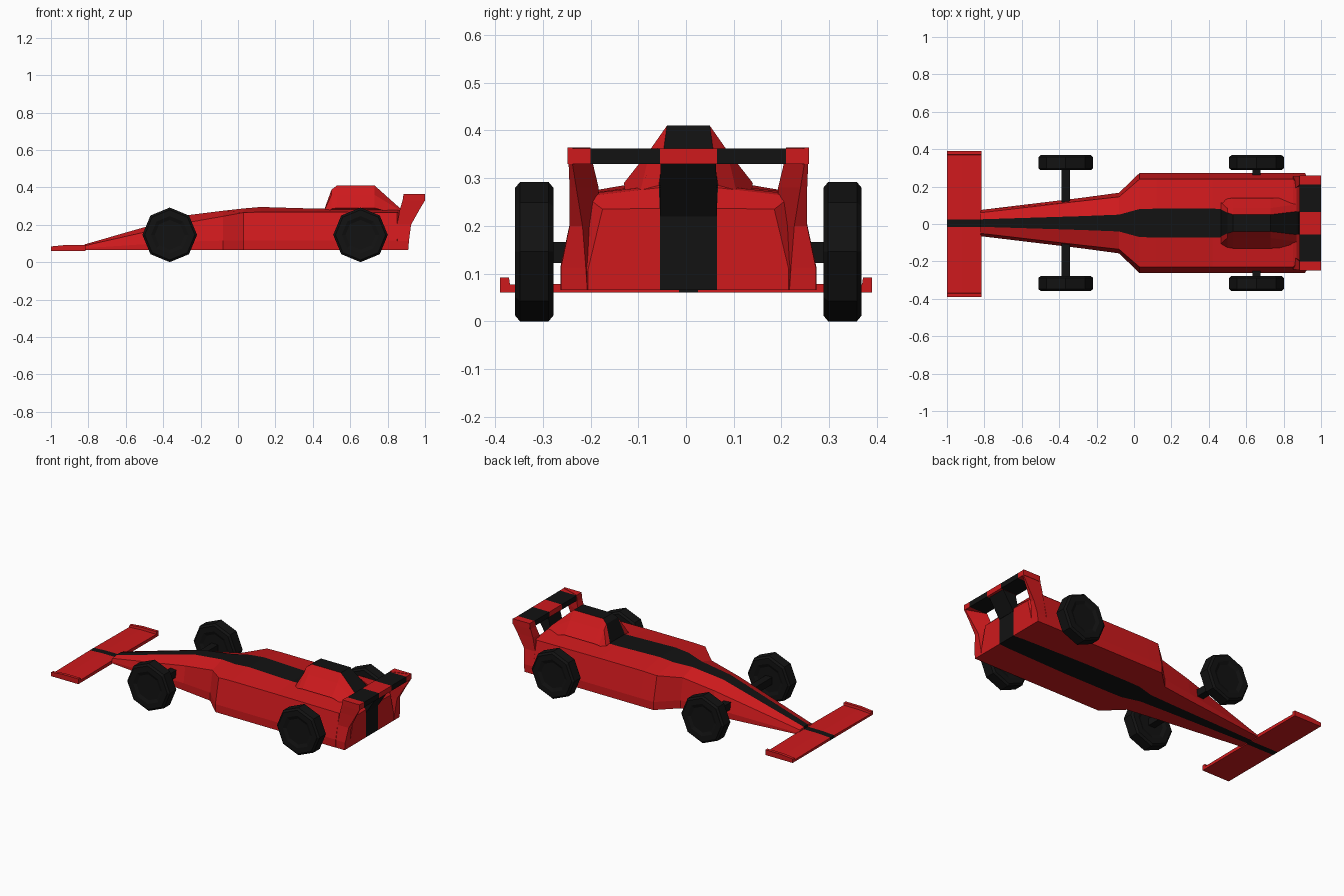
import bpy, bmesh, math

if "Cube" in bpy.data.objects:
    bpy.data.objects.remove(bpy.data.objects["Cube"])

OFF = 0.005  # the body sits slightly off the wing's centre line


def material(name, rgb):
    m = bpy.data.materials.new(name)
    m.diffuse_color = (*rgb, 1)
    m.use_nodes = True
    m.node_tree.nodes["Principled BSDF"].inputs["Base Color"].default_value = m.diffuse_color
    return m


RED = material("red_paint", (0.62, 0.01, 0.012))
BLACK = material("black", (0.006, 0.006, 0.006))


def finish(name, bm, mats):
    bmesh.ops.recalc_face_normals(bm, faces=bm.faces)
    me = bpy.data.meshes.new(name)
    bm.to_mesh(me)
    bm.free()
    for m in mats:
        me.materials.append(m)
    ob = bpy.data.objects.new(name, me)
    bpy.context.collection.objects.link(ob)
    return ob


def bridge(bm, rings):
    """Join equal rings of points with quads; returns vertex rings."""
    vr = [[bm.verts.new(p) for p in r] for r in rings]
    n = len(vr[0])
    for a, b in zip(vr, vr[1:]):
        for i in range(n):
            j = (i + 1) % n
            f = bm.faces.new((a[i], a[j], b[j], b[i]))
            f[bm.faces.layers.int["edge"]] = i
    return vr


def solid(name, rings, mat):
    bm = bmesh.new()
    bm.faces.layers.int.new("edge")
    vr = bridge(bm, rings)
    bm.faces.new(vr[0])
    bm.faces.new(vr[-1])
    return finish(name, bm, [mat])


def striped_loft(name, sections, off=OFF, wing=0.0):
    """Loft mirrored half profiles along x with a black centre stripe."""
    bm = bmesh.new()
    edge = bm.faces.layers.int.new("edge")
    rings = []
    for x, half in sections:
        s = [(x, y + (off if y < 0.1 or not wing else 0), z) for y, z in half]
        t = [(x, -y + (off if y < 0.1 or not wing else 0), z) for y, z in reversed(half)]
        rings.append(s + t)
    vr = bridge(bm, rings)
    n = len(sections[0][1])
    for f in bm.faces:
        f.material_index = int(f[edge] in (n - 1, 2 * n - 1))
    for r in (vr[0], vr[-1]):
        bm.faces.new(r[:n])
        bm.faces.new(r[n:])
        bm.faces.new((r[0], r[n - 1], r[n], r[-1])).material_index = 1
    return finish(name, bm, [RED, BLACK])


def box(name, x0, x1, y0, y1, z0, z1, mat):
    solid(name, [[(x0, y, z0), (x1, y, z0), (x1, y, z1), (x0, y, z1)]
                 for y in (y0, y1)], mat)


# Main body: x, side width, side edge z, shoulder width, shoulder z, top z, stripe
body = [
    (-0.82, 0.07, 0.075, 0.055, 0.088, 0.095, 0.02),
    (-0.28, 0.135, 0.11, 0.118, 0.21, 0.25, 0.037),
    (-0.08, 0.162, 0.115, 0.14, 0.245, 0.275, 0.045),
    (0.03, 0.268, 0.115, 0.235, 0.265, 0.287, 0.075),
    (0.12, 0.268, 0.115, 0.235, 0.268, 0.295, 0.077),
    (0.42, 0.268, 0.115, 0.235, 0.268, 0.286, 0.077),
    (0.85, 0.268, 0.115, 0.235, 0.265, 0.284, 0.065),
    (0.87, 0.25, 0.115, 0.215, 0.262, 0.28, 0.062),
    (0.91, 0.21, 0.11, 0.18, 0.235, 0.237, 0.06),
]
striped_loft("body", [
    (x, [(s, 0.066), (w, 0.066), (w, zm), (ws, zs), (s, zt)])
    for x, w, zm, ws, zs, zt, s in body])

# Engine cover / air box behind the cockpit
striped_loft("air_box", [
    (0.465, [(0.075, 0.26), (0.115, 0.26), (0.11, 0.284), (0.072, 0.292)]),
    (0.50, [(0.07, 0.26), (0.13, 0.285), (0.078, 0.36), (0.055, 0.388)]),
    (0.53, [(0.07, 0.26), (0.135, 0.29), (0.08, 0.36), (0.045, 0.41)]),
    (0.73, [(0.07, 0.26), (0.135, 0.29), (0.08, 0.36), (0.045, 0.41)]),
    (0.87, [(0.06, 0.24), (0.13, 0.25), (0.10, 0.275), (0.062, 0.285)]),
])

# Front wing with raised end lips
striped_loft("front_wing", [
    (x, [(0.02, 0.06), (0.39, 0.06), (0.39, h), (0.371, h), (0.369, t), (0.02, t + 0.004)])
    for x, h, t in ((-1.0, 0.084, 0.072), (-0.92, 0.092, 0.077), (-0.815, 0.092, 0.077))],
    wing=1)

# Rear wing in alternating colours
cuts = [-0.253, -0.205, -0.06, 0.06, 0.205, 0.253]
for i, (a, b) in enumerate(zip(cuts, cuts[1:])):
    box(f"rear_wing_{i + 1}", 0.885, 1.0, a + OFF, b + OFF, 0.33, 0.362,
        BLACK if i % 2 else RED)

# Rear end plates: z, front x, rear x, outer y, inner front y, inner rear y
plate = [
    (0.066, 0.85, 0.91, 0.267, 0.20, 0.212),
    (0.113, 0.85, 0.914, 0.267, 0.20, 0.215),
    (0.20, 0.85, 0.925, 0.249, 0.19, 0.222),
    (0.28, 0.865, 0.97, 0.249, 0.188, 0.235),
    (0.33, 0.88, 1.0, 0.251, 0.20, 0.243),
    (0.364, 0.885, 1.0, 0.253, 0.205, 0.243),
]
for name, s in (("left", 1), ("right", -1)):
    solid(f"end_plate_{name}", [
        [(a, s * yo + OFF, z), (b, s * yo + OFF, z),
         (b, s * yr + OFF, z), (a, s * yf + OFF, z)]
        for z, a, b, yo, yf, yr in plate], RED)

# Central rear wing support
solid("wing_support", [
    [(a, OFF - w, z), (b, OFF - w, z), (b, OFF + w, z), (a, OFF + w, z)]
    for z, a, b, w in ((0.22, 0.87, 0.912, 0.06), (0.332, 0.895, 0.985, 0.058))], BLACK)

# Wheels (octagonal, recessed hubs) and axles
tyre = [(0.08, -0.032), (0.10, -0.04), (0.134, -0.04), (0.146, -0.03),
        (0.146, 0.03), (0.134, 0.04), (0.10, 0.04), (0.08, 0.032)]
for end, x in (("front", -0.365), ("rear", 0.655)):
    box(f"{end}_axle", x - 0.022, x + 0.022, OFF - 0.3, OFF + 0.3, 0.122, 0.166, BLACK)
    for side, s in (("left", 1), ("right", -1)):
        solid(f"{end}_wheel_{side}", [
            [(x + r * math.cos(k * math.pi / 4), OFF + s * 0.323 + y,
              0.146 + r * math.sin(k * math.pi / 4)) for k in range(8)]
            for r, y in tyre], BLACK)
